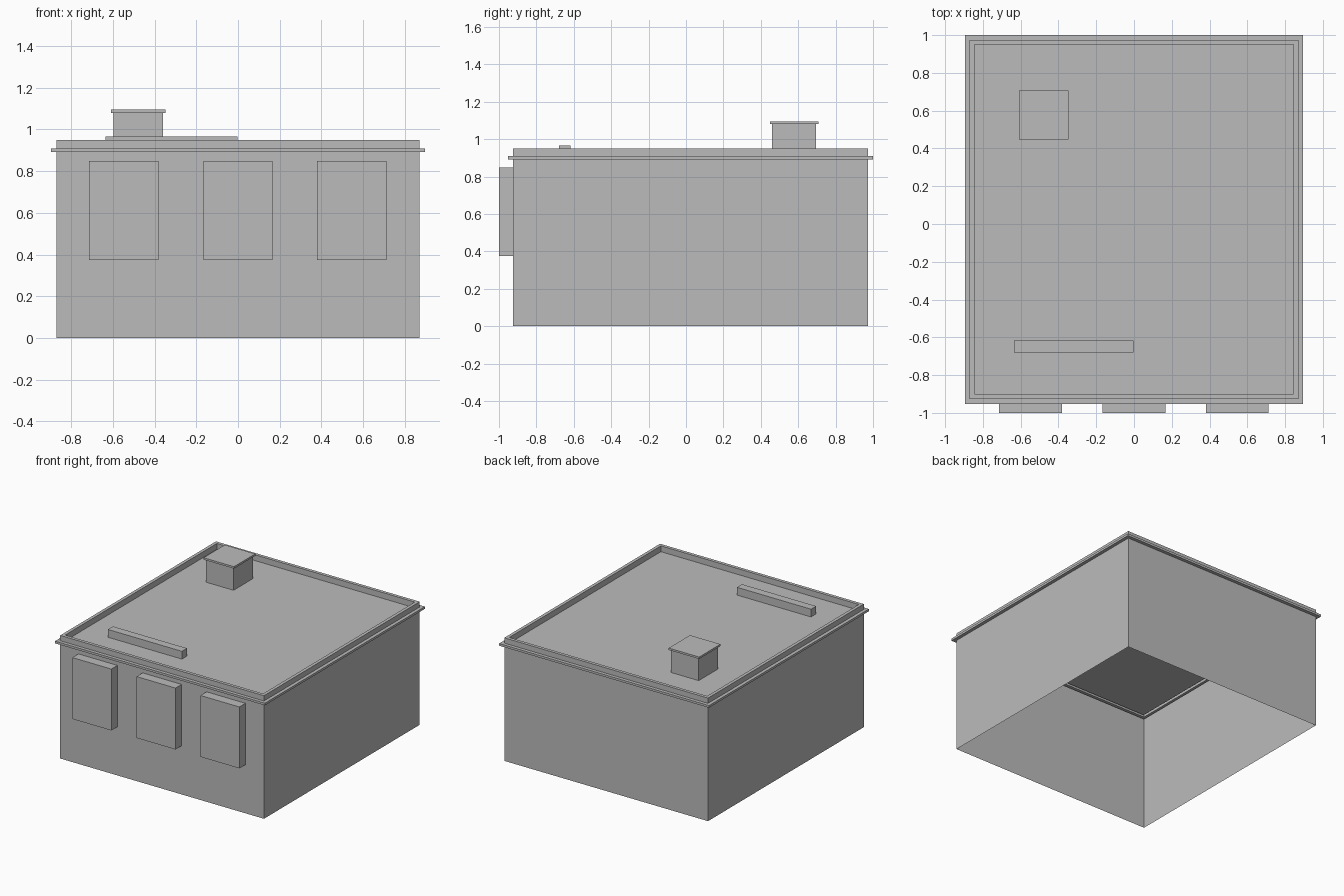
import bpy
import bmesh

cube = bpy.data.objects.get("Cube")
if cube:
    bpy.data.objects.remove(cube)

grey = bpy.data.materials.new("plain_grey")
grey.use_nodes = True
colour = (0.5, 0.5, 0.5, 1)
grey.diffuse_color = colour
grey.node_tree.nodes["Principled BSDF"].inputs["Base Color"].default_value = colour


def finish(name, bm):
    mesh = bpy.data.meshes.new(name)
    bm.to_mesh(mesh)
    bm.free()
    mesh.materials.append(grey)
    obj = bpy.data.objects.new(name, mesh)
    bpy.context.collection.objects.link(obj)
    return obj


def shell(name, centre, half, profile):
    """Sweep (offset, height) steps round a rectangle; cap the last ring."""
    bm = bmesh.new()
    rings = []
    for off, z in profile:
        x, y = half[0] + off, half[1] + off
        rings.append([bm.verts.new((centre[0] + sx * x, centre[1] + sy * y, z))
                      for sx, sy in ((-1, -1), (1, -1), (1, 1), (-1, 1))])
    for low, high in zip(rings, rings[1:]):
        for i in range(4):
            j = (i + 1) % 4
            bm.faces.new((low[i], low[j], high[j], high[i]))
    bm.faces.new(rings[-1])
    return finish(name, bm)


# Hollow building: walls, cornice, parapet and sunken flat roof
ROOF = 0.905
shell("building", (0, 0.024), (0.87, 0.95),
      [(0, 0), (0, 0.892), (0.026, 0.892), (0.026, 0.909), (0, 0.909),
       (0, 0.95), (-0.025, 0.95), (-0.025, ROOF)])

# Chimney with an overhanging cap
shell("chimney", (-0.478, 0.578), (0.118, 0.118),
      [(0, ROOF), (0, 1.08), (0.012, 1.08), (0.012, 1.095)])

# Low bar on the roof
shell("roof_bar", (-0.319, -0.649), (0.316, 0.031), [(0, ROOF), (0, 0.965)])

# Three window boxes on the front, open where they meet the wall
for label, x in (("right", -0.548), ("middle", 0), ("left", 0.546)):
    window = shell("window_" + label, (0, 0), (0.166, 0.237), [(0, 0), (0, 0.074)])
    window.rotation_euler.x = 1.5708
    window.location = (x, -0.926, 0.612)
